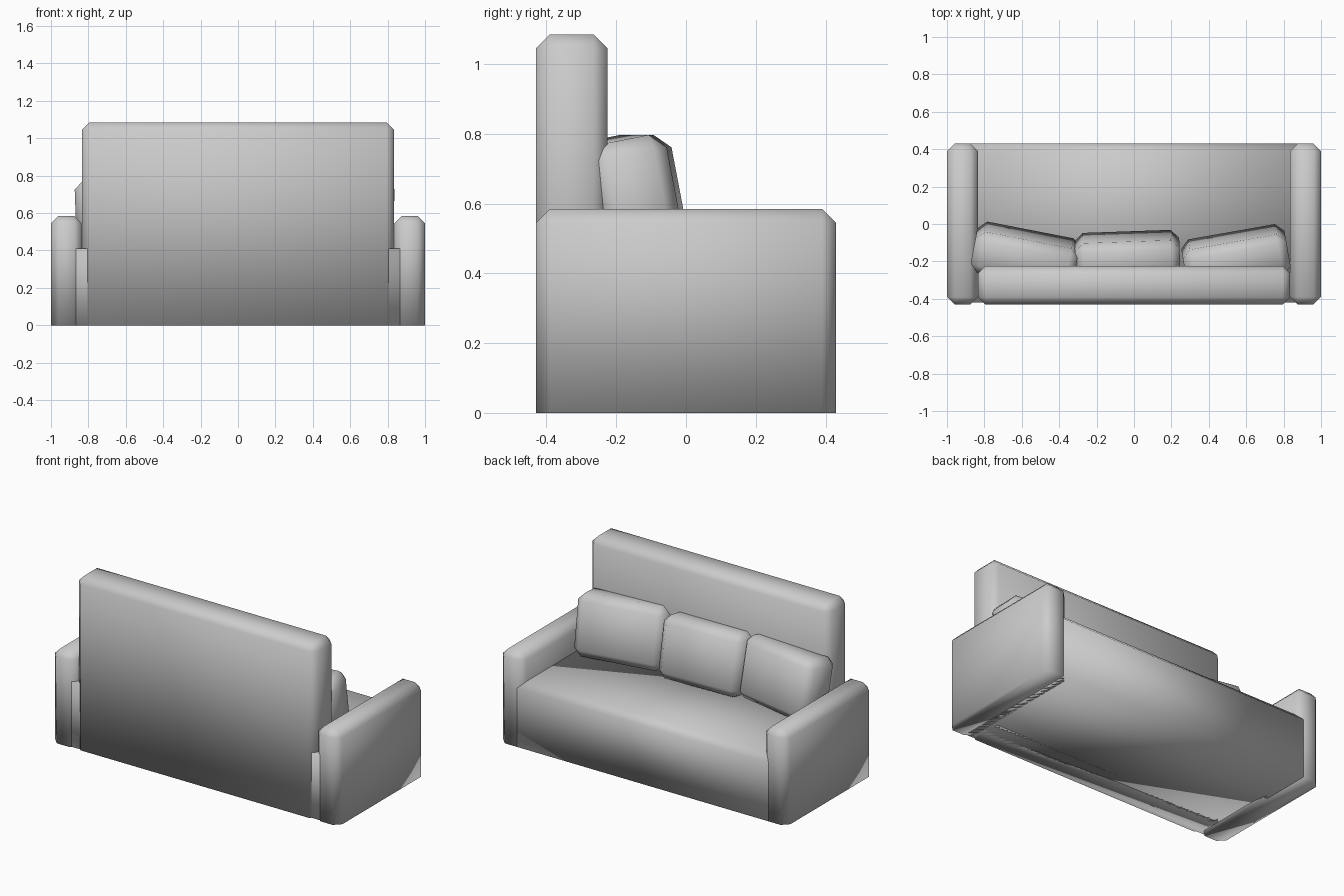
import bpy, bmesh, math
from mathutils import Vector

if "Cube" in bpy.data.objects:
    bpy.data.objects.remove(bpy.data.objects["Cube"])

fabric = bpy.data.materials.new("grey fabric")
fabric.diffuse_color = (0.6, 0.6, 0.6, 1)
fabric.use_nodes = True
fabric.node_tree.nodes["Principled BSDF"].inputs["Base Color"].default_value = fabric.diffuse_color


def soft_box(name, lo, hi, bevel, rule, loc=(0, 0, 0), rot=(0, 0, 0)):
    """Smooth box from lo to hi; rule(midpoint, direction) picks chamfered edges."""
    lo, hi = Vector(lo), Vector(hi)
    bm = bmesh.new()
    bmesh.ops.create_cube(bm, size=1)
    for v in bm.verts:
        v.co = Vector([(lo[i] + hi[i]) / 2 + v.co[i] * (hi[i] - lo[i]) for i in range(3)])
    edges = []
    for e in bm.edges:
        a, b = e.verts[0].co, e.verts[1].co
        if rule((a + b) / 2, (b - a).normalized()):
            edges.append(e)
    bmesh.ops.bevel(bm, geom=edges, offset=bevel, offset_type='OFFSET',
                    segments=1, affect='EDGES', profile=0.5)
    bmesh.ops.recalc_face_normals(bm, faces=bm.faces[:])
    for f in bm.faces:
        f.smooth = True
    mesh = bpy.data.meshes.new(name)
    bm.to_mesh(mesh)
    bm.free()
    mesh.materials.append(fabric)
    ob = bpy.data.objects.new(name, mesh)
    ob.location, ob.rotation_euler = loc, rot
    bpy.context.collection.objects.link(ob)
    return ob


def not_bottom(mid, direction):
    return mid.z > 0.001


# Seat block: only the front top edge is chamfered, it fills the arm corners
soft_box("seat", (-0.875, -0.42, 0), (0.875, 0.43, 0.41), 0.04,
         lambda m, d: abs(d.x) > 0.9 and m.y > 0 and m.z > 0.1)

# Arms
for side, name in ((-1, "left_arm"), (1, "right_arm")):
    x0, x1 = sorted((side * 0.835, side * 1.0))
    soft_box(name, (x0, -0.43, 0), (x1, 0.43, 0.585), 0.04, not_bottom)

# Backrest
soft_box("backrest", (-0.835, -0.43, 0), (0.835, -0.225, 1.085), 0.04, not_bottom)

# Loose cushions leaning on the backrest
for name, x, y, turn in (("left_cushion", -0.58, -0.17, -11),
                         ("middle_cushion", -0.035, -0.18, 2),
                         ("right_cushion", 0.545, -0.18, 10)):
    soft_box(name, (-0.28, -0.115, -0.19), (0.28, 0.115, 0.19), 0.045,
             lambda m, d: True, (x, y, 0.597),
             (math.radians(11), 0, math.radians(turn)))
